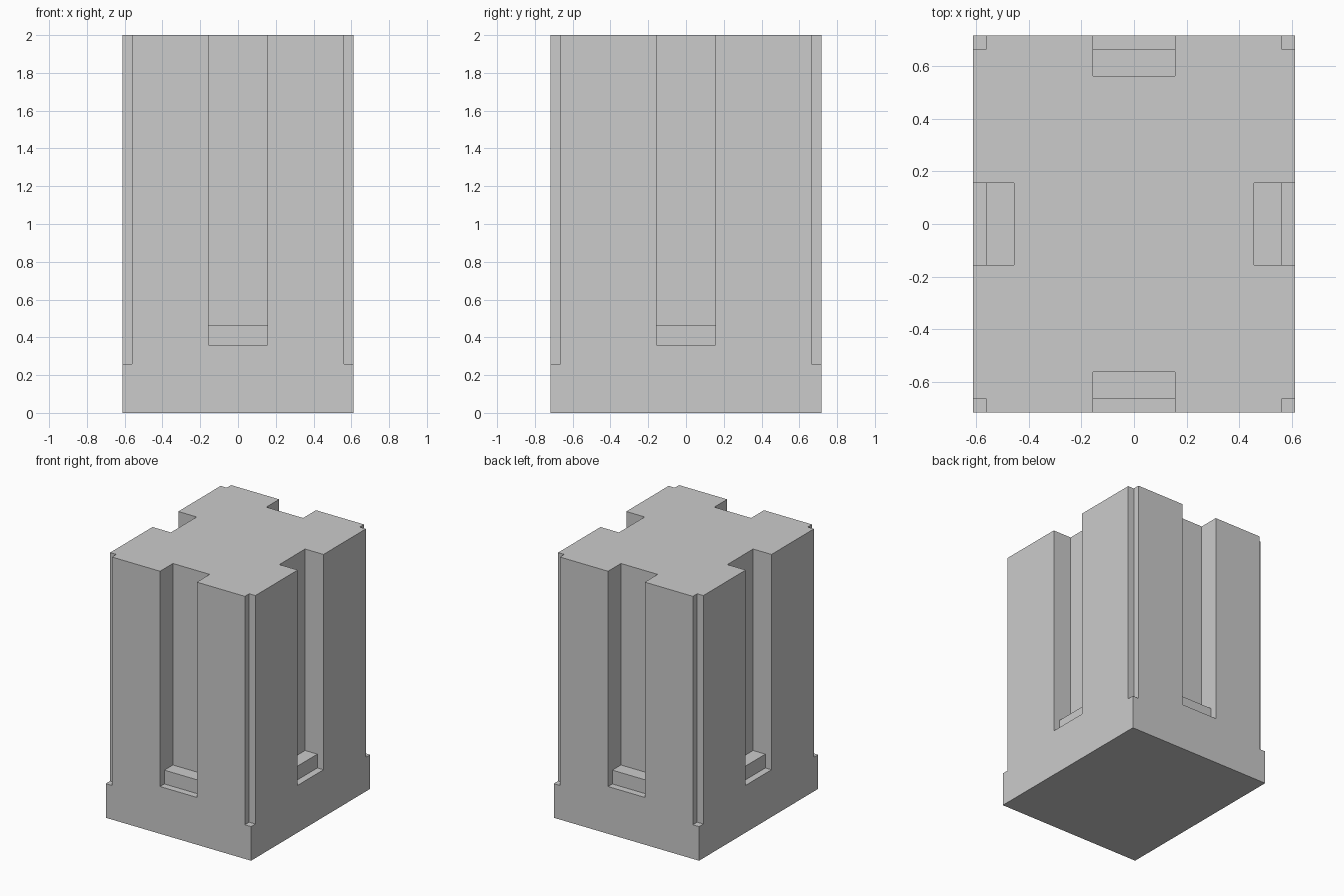
import bpy, bmesh
from mathutils import Matrix, Vector
from math import pi

if "Cube" in bpy.data.objects:
    bpy.data.objects.remove(bpy.data.objects["Cube"])

HX, HY, HEIGHT = 0.612, 0.717, 2.0      # half width, half depth, height
SLOT_HALF, CORNER = 0.155, 0.052        # slot half width, corner notch size
SLOT_DEPTH, LIP = 0.155, 0.052          # slot depth, lip in front of the step

grey = bpy.data.materials.new("plain grey")
grey.use_nodes = True
grey.diffuse_color = (0.6, 0.6, 0.6, 1)
grey.node_tree.nodes["Principled BSDF"].inputs["Base Color"].default_value = (0.6, 0.6, 0.6, 1)


def make_object(name, bm):
    bmesh.ops.recalc_face_normals(bm, faces=bm.faces)
    mesh = bpy.data.meshes.new(name)
    bm.to_mesh(mesh)
    bm.free()
    mesh.materials.append(grey)
    obj = bpy.data.objects.new(name, mesh)
    bpy.context.collection.objects.link(obj)
    return obj


def add_box(bm, low, high):
    low, high = Vector(low), Vector(high)
    matrix = Matrix.Translation((low + high) / 2) @ Matrix.Diagonal((*(high - low), 1))
    bmesh.ops.create_cube(bm, size=1, matrix=matrix)


def add_slot(bm, half, angle):
    # Stepped side profile, swept across the slot width and turned to its wall
    inner, step, outer = half - SLOT_DEPTH, half - LIP, half + 0.1
    profile = [(inner, 0.465), (step, 0.465), (step, 0.36),
               (outer, 0.36), (outer, 2.1), (inner, 2.1)]
    turn = Matrix.Rotation(angle, 3, 'Z')
    face = bm.faces.new([bm.verts.new(turn @ Vector((r, -SLOT_HALF, z))) for r, z in profile])
    swept = bmesh.ops.extrude_face_region(bm, geom=[face])["geom"]
    bmesh.ops.translate(bm, vec=turn @ Vector((0, 2 * SLOT_HALF, 0)),
                        verts=[v for v in swept if isinstance(v, bmesh.types.BMVert)])


# Solid block
bm = bmesh.new()
add_box(bm, (-HX, -HY, 0), (HX, HY, HEIGHT))
block = make_object("block", bm)

# Stepped slots in the four walls and square notches down the four corners
bm = bmesh.new()
for i in range(4):
    add_slot(bm, HY if i % 2 else HX, i * pi / 2)
for sx in (-1, 1):
    for sy in (-1, 1):
        a, b = (sx * (HX - CORNER), sx * (HX + 0.1)), (sy * (HY - CORNER), sy * (HY + 0.1))
        add_box(bm, (min(a), min(b), 0.26), (max(a), max(b), 2.1))
cutter = make_object("slot_cutter", bm)
cutter.hide_render = True
cutter.hide_set(True)

# Cut the slots and notches
cut = block.modifiers.new("slots", 'BOOLEAN')
cut.operation = 'DIFFERENCE'
cut.solver = 'EXACT'
cut.object = cutter
bpy.context.view_layer.update()
result = bpy.data.meshes.new_from_object(block.evaluated_get(bpy.context.evaluated_depsgraph_get()))
block.modifiers.clear()
block.data = result
bpy.data.objects.remove(cutter)
